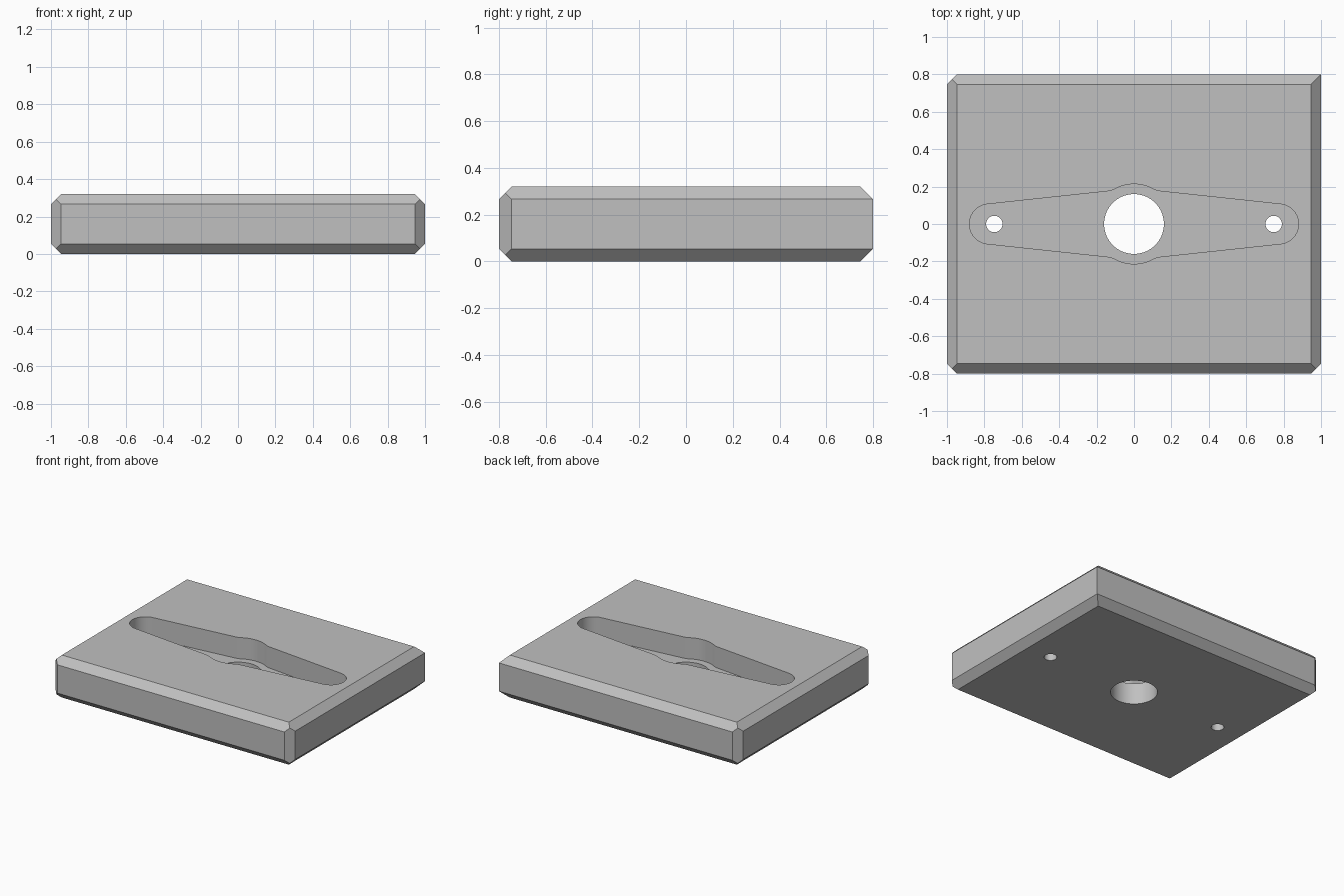
import bpy, bmesh, math
from mathutils import Vector

if "Cube" in bpy.data.objects:
    bpy.data.objects.remove(bpy.data.objects["Cube"])

U = 2 / 75            # design unit: the plate is 75 x 60 x 12
HX, HY, H = 37.5 * U, 30 * U, 12 * U
CH = 2 * U            # chamfer size
POCKET = 6 * U        # pocket depth

grey = bpy.data.materials.new("plain grey")
grey.diffuse_color = (0.53, 0.53, 0.53, 1)
grey.use_nodes = True
grey.node_tree.nodes["Principled BSDF"].inputs["Base Color"].default_value = grey.diffuse_color


def make_object(name, bm):
    bmesh.ops.recalc_face_normals(bm, faces=bm.faces)
    mesh = bpy.data.meshes.new(name)
    bm.to_mesh(mesh)
    bm.free()
    mesh.materials.append(grey)
    obj = bpy.data.objects.new(name, mesh)
    bpy.context.collection.objects.link(obj)
    return obj


def prism(name, outline, z0, z1):
    bm = bmesh.new()
    face = bm.faces.new([bm.verts.new((x, y, z0)) for x, y in outline])
    top = bmesh.ops.extrude_face_region(bm, geom=[face])["geom"]
    verts = [v for v in top if isinstance(v, bmesh.types.BMVert)]
    bmesh.ops.translate(bm, verts=verts, vec=(0, 0, z1 - z0))
    return make_object(name, bm)


def arc(cx, r, a0, a1, n):
    return [(cx + r * math.cos(a0 + (a1 - a0) * i / n),
             r * math.sin(a0 + (a1 - a0) * i / n)) for i in range(n + 1)]


# Plate: a block with every chamfer sliced off by a plane
bm = bmesh.new()
bmesh.ops.create_cube(bm, size=1)
for v in bm.verts:
    v.co = Vector((v.co.x * 2 * HX, v.co.y * 2 * HY, (v.co.z + 0.5) * H))
mid, half = Vector((0, 0, H / 2)), Vector((HX, HY, H / 2))
directions = [(sx, 0, sz) for sx in (-1, 1) for sz in (-1, 1)]
directions += [(0, sy, sz) for sy in (-1, 1) for sz in (-1, 1)]
directions += [(-1, -1, 0), (-1, 1, 0), (1, -1, 0)]   # back right edge stays sharp
for d in map(Vector, directions):
    corner = mid + d * half
    point = corner - Vector((d.x, d.y, d.z)) * (CH / 2)
    cut = bmesh.ops.bisect_plane(bm, geom=bm.verts[:] + bm.edges[:] + bm.faces[:],
                                 plane_co=point, plane_no=d, clear_outer=True)
    edges = [e for e in cut["geom_cut"] if isinstance(e, bmesh.types.BMEdge)]
    bmesh.ops.contextual_create(bm, geom=edges)
plate = make_object("plate", bm)

# Pocket outline: upper right quarter, then mirrored
R, END, END_R = 8 * U, 29 * U, 4 * U
line_a, line_b = Vector((END + 0.01, END_R)), Vector((0.118, 0.1775))
quarter = arc(END, END_R, 0, math.radians(84), 14)
before = line_b + (line_a - line_b).normalized() * 0.025
ang = math.atan2(line_b.y, line_b.x)
after = Vector((R * math.cos(ang + 0.12), R * math.sin(ang + 0.12)))
for i in range(6):                                    # blend into the centre boss
    t = i / 5
    p = before * (1 - t) ** 2 + line_b * 2 * t * (1 - t) + after * t * t
    quarter.append((p.x, p.y))
quarter += arc(0, R, ang + 0.12, math.pi / 2, 8)[1:]
upper = quarter + [(-x, y) for x, y in quarter[-2::-1]]
outline = upper + [(x, -y) for x, y in upper[-2:0:-1]]

# Cutters: pocket, centre bore and two screw holes
cutters = [prism("pocket_cutter", outline, H - POCKET, H + 0.1)]
for name, x, r, n in (("bore_cutter", 0, 6 * U, 64),
                      ("left_hole_cutter", -28 * U, 0.044, 32),
                      ("right_hole_cutter", 28 * U, 0.044, 32)):
    cutters.append(prism(name, arc(x, r, 0, 2 * math.pi, n)[:-1], -0.1, H + 0.1))
for c in cutters:
    c.hide_render = True
    mod = plate.modifiers.new(c.name, "BOOLEAN")
    mod.operation, mod.solver, mod.object = "DIFFERENCE", "EXACT", c

# Bake the cuts, drop the cutters, smooth the round walls
graph = bpy.context.evaluated_depsgraph_get()
mesh = bpy.data.meshes.new_from_object(plate.evaluated_get(graph))
plate.modifiers.clear()
plate.data = mesh
for c in cutters:
    bpy.data.objects.remove(c)
plate.data.materials.clear()
plate.data.materials.append(grey)
for p in plate.data.polygons:
    p.material_index = 0
bpy.context.view_layer.objects.active = plate
plate.select_set(True)
bpy.ops.object.shade_smooth_by_angle(angle=math.radians(25))
